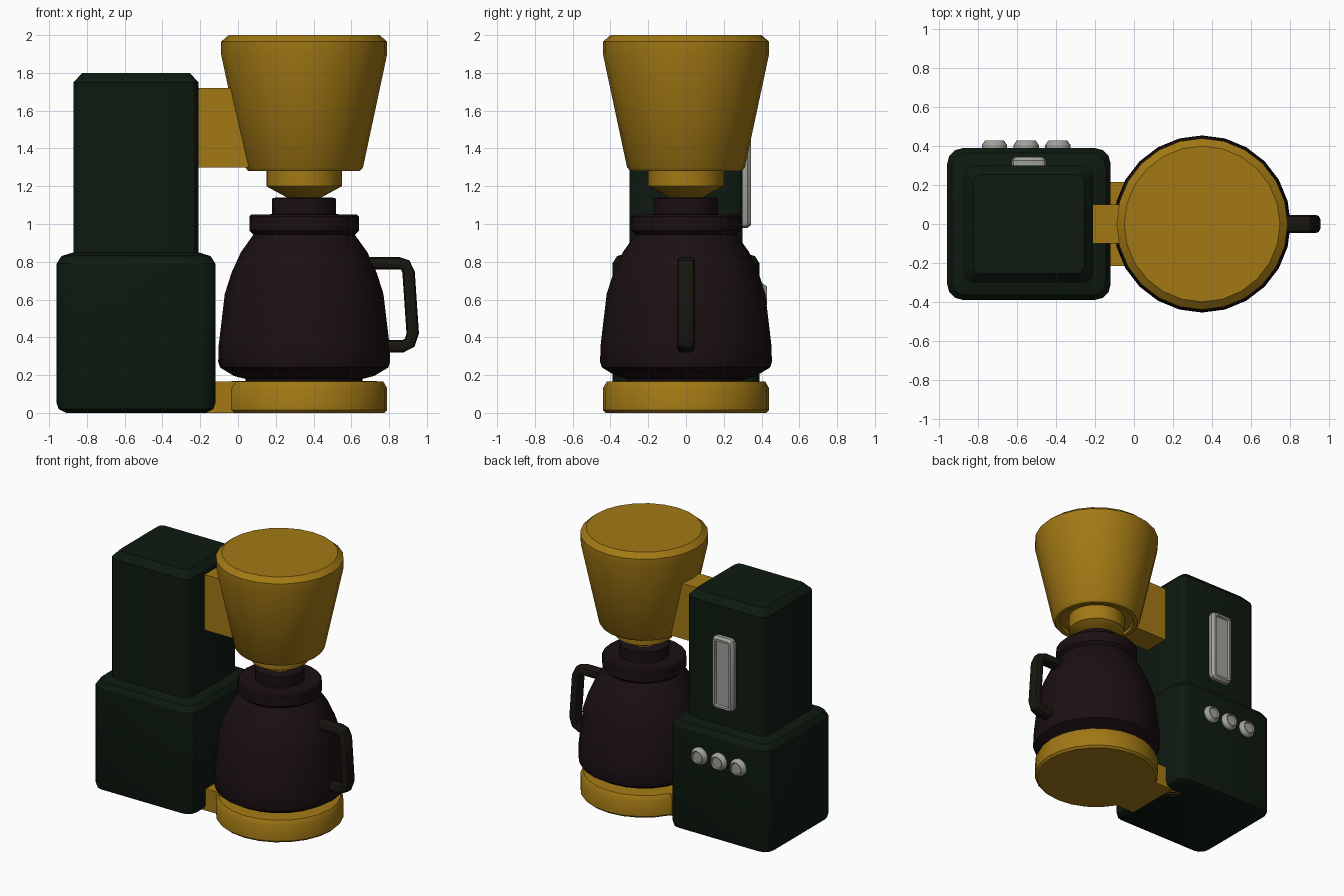
import bpy, bmesh, math
from mathutils import Vector

if "Cube" in bpy.data.objects:
    bpy.data.objects.remove(bpy.data.objects["Cube"])

AXIS_X = 0.35      # axis of jug, filter and hot plate
BODY_X = -0.54     # centre of the water tank


def material(name, rgb):
    m = bpy.data.materials.new(name)
    m.diffuse_color = (*rgb, 1)
    m.use_nodes = True
    m.node_tree.nodes["Principled BSDF"].inputs["Base Color"].default_value = m.diffuse_color
    return m


GOLD = material("gold", (0.36, 0.19, 0.007))
GREEN = material("dark_green", (0.004, 0.010, 0.005))
GLASS = material("dark_glass", (0.011, 0.005, 0.007))
BLACK = material("handle_black", (0.010, 0.008, 0.005))
SILVER = material("silver", (0.35, 0.35, 0.33))


def loft(name, rings, mat, angle=30):
    """Skin a list of equal-length point rings and cap both ends."""
    bm = bmesh.new()
    loops = [[bm.verts.new(p) for p in ring] for ring in rings]
    n = len(loops[0])
    for a, b in zip(loops, loops[1:]):
        for i in range(n):
            j = (i + 1) % n
            bm.faces.new((a[i], a[j], b[j], b[i]))
    bm.faces.new(loops[0][::-1])
    bm.faces.new(loops[-1])
    bmesh.ops.recalc_face_normals(bm, faces=bm.faces)
    me = bpy.data.meshes.new(name)
    bm.to_mesh(me)
    bm.free()
    ob = bpy.data.objects.new(name, me)
    bpy.context.collection.objects.link(ob)
    me.materials.append(mat)
    me.shade_smooth()
    bpy.ops.object.select_all(action='DESELECT')
    ob.select_set(True)
    bpy.context.view_layer.objects.active = ob
    bpy.ops.object.shade_smooth_by_angle(angle=math.radians(angle))
    return ob


def lathe(name, profile, mat, n=24):
    """Turn (radius, height) pairs about the jug axis."""
    rings = [[(AXIS_X + r * math.cos(i * math.tau / n), r * math.sin(i * math.tau / n), z)
              for i in range(n)] for r, z in profile]
    return loft(name, rings, mat)


def rounded_rect(hx, hy, r, steps=3):
    pts = []
    for k, (sx, sy) in enumerate(((1, 1), (-1, 1), (-1, -1), (1, -1))):
        for s in range(steps + 1):
            a = (k + s / steps) * math.pi / 2
            pts.append((sx * (hx - r) + r * math.cos(a), sy * (hy - r) + r * math.sin(a)))
    return pts


def box(name, x0, x1, y0, y1, z0, z1, mat):
    ring = [(x0, y0), (x1, y0), (x1, y1), (x0, y1)]
    return loft(name, [[(x, y, z) for x, y in ring] for z in (z0, z1)], mat)


# Water tank: wide lower housing stepping in to a narrower tower
tank = [(0.05, 0.0, 0.05), (0.01, 0.02, 0.07), (0, 0.05, 0.08), (0, 0.79, 0.08),
        (0.025, 0.83, 0.07), (0.09, 0.85, 0.05), (0.09, 1.75, 0.05), (0.135, 1.80, 0.04)]
loft("water_tank", [[(BODY_X + x, y, z) for x, y in rounded_rect(0.42 - i, 0.39 - i, r)]
                    for i, z, r in tank], GREEN)

# Water level window: raised frame with sunken pane
window = [(0.0, 0.28), (0.0, 0.325), (0.015, 0.345), (0.03, 0.345), (0.035, 0.33)]
loft("water_window", [[(BODY_X + x, y, 1.255 + z)
                       for x, z in rounded_rect(0.09 - i, 0.275 - i, 0.035 - i * 0.7, 2)]
                      for i, y in window], SILVER)

# Row of three buttons
for k in range(3):
    button = [(0.065, 0.37), (0.065, 0.405), (0.048, 0.43), (0.042, 0.43), (0.038, 0.42)]
    loft(f"button_{k + 1}", [[(-0.717 + 0.163 * k + r * math.cos(t * math.tau / 16), y,
                               0.62 + r * math.sin(t * math.tau / 16)) for t in range(16)]
                             for r, y in button], SILVER)

# Hot plate, its link to the tank, and the filter arm
lathe("hot_plate", [(0.425, 0), (0.44, 0.015), (0.44, 0.13), (0.42, 0.165), (0.35, 0.17)], GOLD)
box("plate_link", -0.25, 0.1, -0.215, 0.215, 0.0, 0.165, GOLD)
box("filter_arm", -0.25, 0.12, -0.10, 0.10, 1.30, 1.72, GOLD)

# Filter cone with recessed underside and drip spout
lathe("filter_cone", [(0.09, 1.14), (0.20, 1.20), (0.20, 1.31), (0.26, 1.31), (0.265, 1.28),
                      (0.295, 1.28), (0.312, 1.30), (0.44, 1.90), (0.44, 1.965), (0.40, 2.0)], GOLD)

# Jug and its stepped lid
lathe("jug", [(0.31, 0.16), (0.31, 0.18), (0.37, 0.195), (0.445, 0.24), (0.455, 0.27), (0.452, 0.36),
              (0.42, 0.63), (0.385, 0.74), (0.335, 0.85), (0.26, 0.955)], GLASS)
lathe("jug_lid", [(0.25, 0.93), (0.27, 0.945), (0.29, 0.965), (0.29, 1.04), (0.28, 1.05), (0.23, 1.05),
                  (0.17, 1.052), (0.17, 1.135), (0.15, 1.14)], GLASS)

# Jug handle: rounded strap swept along a bent path in the xz plane
path = [(0.70, 0.793), (0.85, 0.793), (0.885, 0.783), (0.903, 0.745), (0.925, 0.42),
        (0.908, 0.37), (0.87, 0.352), (0.76, 0.352)]
path = [Vector(p) for p in path]
rings = []
for i, p in enumerate(path):
    t = (path[min(i + 1, len(path) - 1)] - path[max(i - 1, 0)]).normalized()
    side = Vector((-t.y, t.x))
    rings.append([(p.x + side.x * u, v, p.y + side.y * u)
                  for u, v in rounded_rect(0.033, 0.047, 0.025, 2)])
loft("jug_handle", rings, BLACK, 40)
